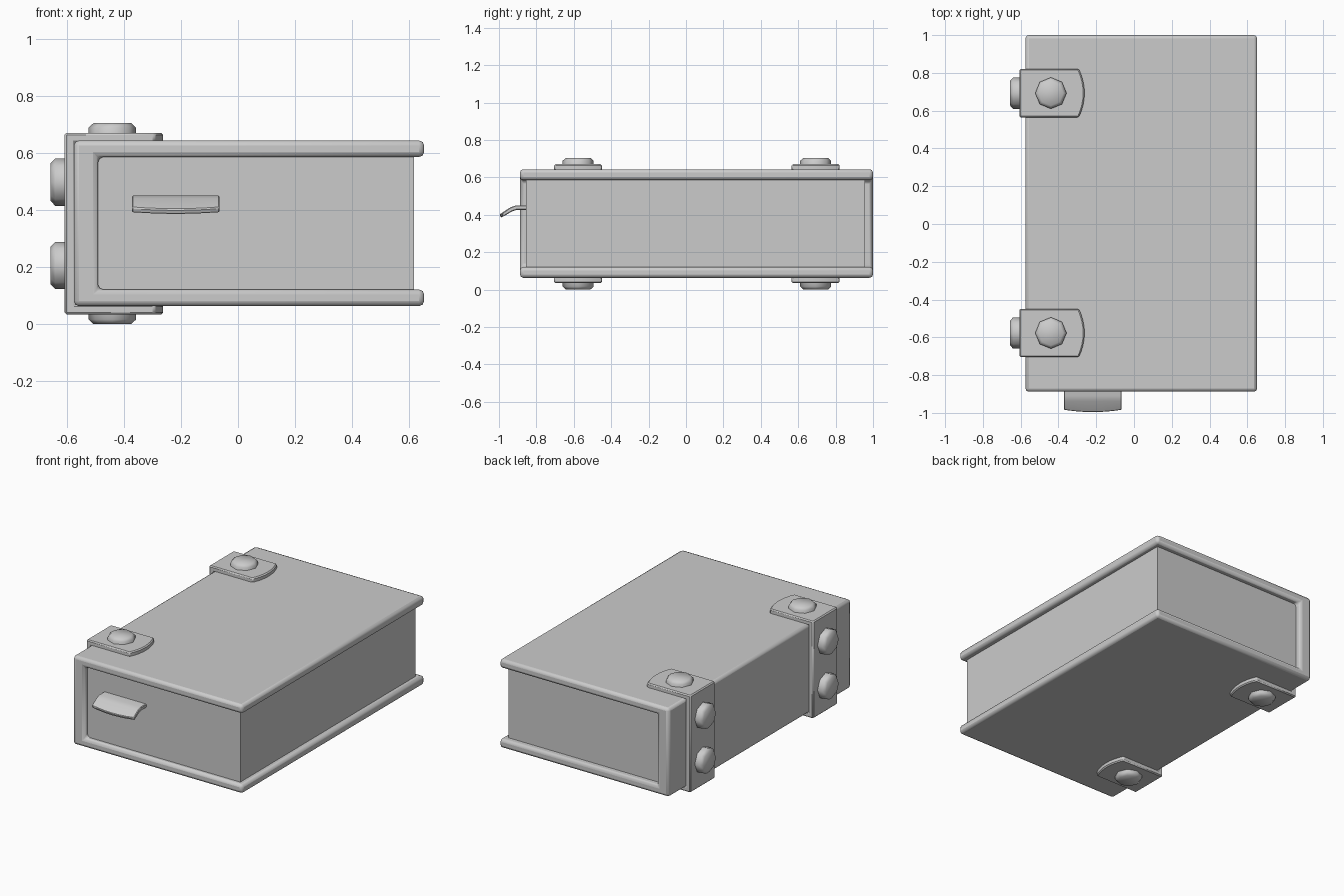
import bpy, bmesh, math
from mathutils import Matrix

if "Cube" in bpy.data.objects:
    bpy.data.objects.remove(bpy.data.objects["Cube"])


def finish(bm, name, bevel=0.0, segments=2, angle=40):
    """Turn a bmesh into a smooth-by-angle object with an optional bevel."""
    bmesh.ops.recalc_face_normals(bm, faces=bm.faces)
    me = bpy.data.meshes.new(name)
    bm.to_mesh(me)
    bm.free()
    ob = bpy.data.objects.new(name, me)
    bpy.context.collection.objects.link(ob)
    if bevel:
        m = ob.modifiers.new("bevel", 'BEVEL')
        m.width, m.segments, m.limit_method = bevel, segments, 'ANGLE'
        m.angle_limit = math.radians(50)
    bpy.ops.object.select_all(action='DESELECT')
    ob.select_set(True)
    bpy.context.view_layer.objects.active = ob
    bpy.ops.object.shade_smooth_by_angle(angle=math.radians(angle))
    return ob


def loft(rings):
    """Skin a list of closed rings and cap both ends."""
    bm = bmesh.new()
    vs = [[bm.verts.new(p) for p in r] for r in rings]
    n = len(rings[0])
    for a, b in zip(vs, vs[1:]):
        for i in range(n):
            j = (i + 1) % n
            bm.faces.new((a[i], a[j], b[j], b[i]))
    bm.faces.new(vs[0])
    bm.faces.new(vs[-1])
    return bm


def c_profile(x0, x1, xt, z0, z1, t, y):
    """C-shaped section: spine x0..x1, arms of thickness t reaching xt."""
    pts = [(x0, z0), (xt, z0), (xt, z0 + t), (x1, z0 + t),
           (x1, z1 - t), (xt, z1 - t), (xt, z1), (x0, z1)]
    return [(x, y, z) for x, z in pts]


# Cover: two boards and a spine
finish(loft([c_profile(-0.575, -0.49, 0.652, 0.063, 0.643, 0.058, y)
             for y in (-0.888, 1.0)]), "cover", 0.018, 2)

# Page block
bm = bmesh.new()
bmesh.ops.create_cube(bm, size=1)
bmesh.ops.scale(bm, vec=(1.126, 1.813, 0.484), verts=bm.verts)
bmesh.ops.translate(bm, vec=(0.053, 0.051, 0.354), verts=bm.verts)
finish(bm, "pages")


def rivet(name, loc, rot):
    """Eight-sided stud with a chamfered cap, rising from loc along local z."""
    levels = [(0.083, -0.01), (0.083, 0.033), (0.066, 0.049)]
    rings = [[(r * math.cos(i * math.pi / 4), r * math.sin(i * math.pi / 4), z)
              for i in range(8)] for r, z in levels]
    bm = loft(rings)
    bmesh.ops.transform(bm, matrix=Matrix.Translation(loc) @ rot, verts=bm.verts)
    finish(bm, name, angle=50)


UP = Matrix.Identity(4)
DOWN = Matrix.Rotation(math.pi, 4, 'X')
LEFT = Matrix.Rotation(-math.pi / 2, 4, 'Y')

# Straps wrapped round the spine, with curved tips and studs
for label, yc in (("front", -0.577), ("back", 0.693)):
    rings = []
    for k in range(9):
        t = k / 4 - 1
        rings.append(c_profile(-0.607, -0.57, -0.262 - 0.03 * t * t,
                               0.034, 0.670, 0.034, yc + 0.128 * t))
    finish(loft(rings), label + "_strap", 0.007, 1)
    rivet(label + "_top_rivet", (-0.44, yc, 0.655), UP)
    rivet(label + "_bottom_rivet", (-0.44, yc, 0.049), DOWN)
    rivet(label + "_upper_side_rivet", (-0.607, yc, 0.497), LEFT)
    rivet(label + "_lower_side_rivet", (-0.607, yc, 0.205), LEFT)

# Ribbon bookmark: bent strip drooping out of the pages, slightly bowed tip
rings = []
for k in range(7):
    t = k / 3 - 1
    x, b = -0.218 + 0.153 * t, 0.012 * (1 - t * t)
    rings.append([(x, y, z) for y, z in (
        (-0.80, 0.450), (-0.91, 0.450), (-0.938, 0.440), (-0.985 - b, 0.408 - b / 2),
        (-0.978 - b, 0.390 - b / 2), (-0.928, 0.419), (-0.905, 0.426), (-0.80, 0.426))])
finish(loft(rings), "bookmark", 0.004, 1)
